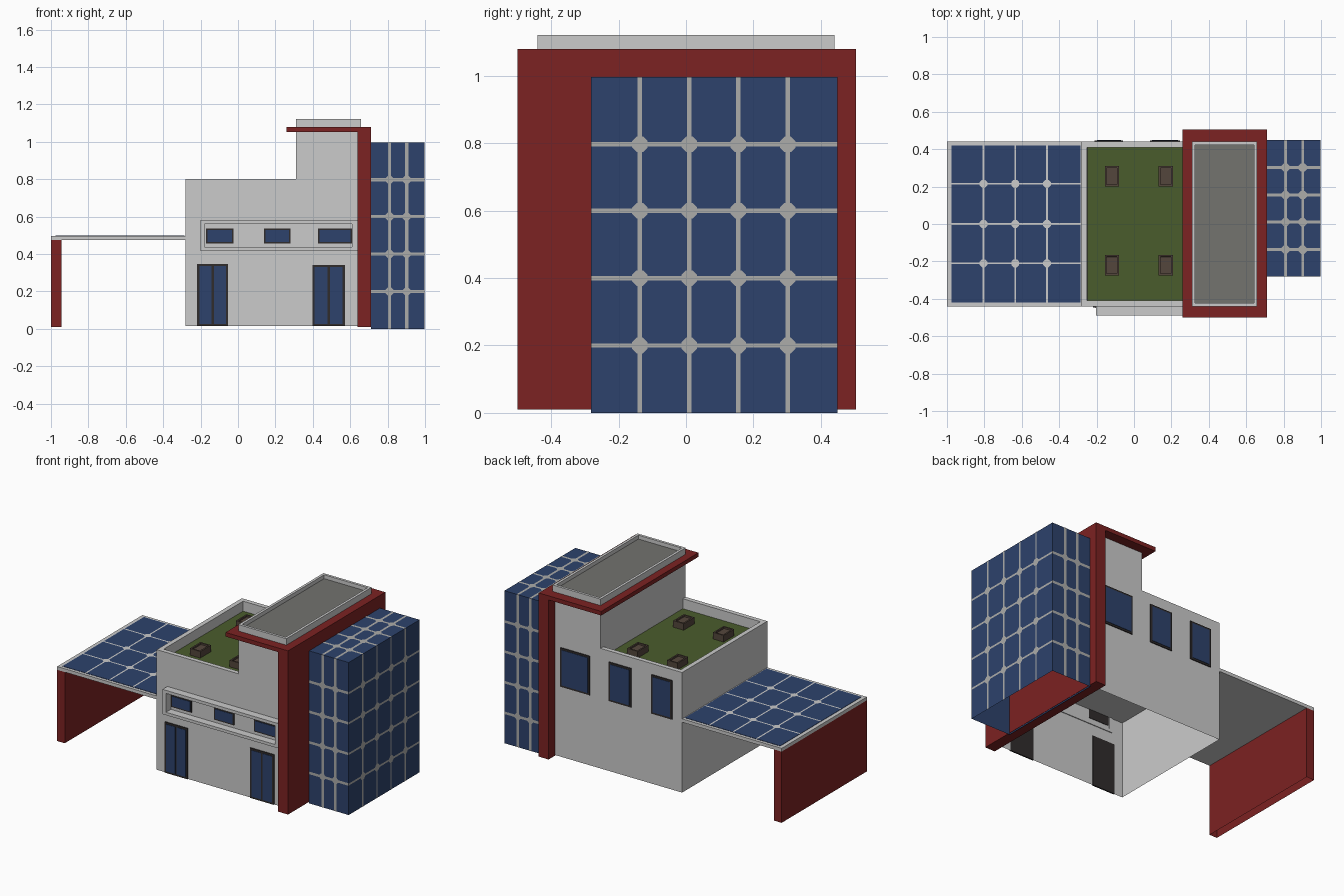
import bpy, bmesh, math

if "Cube" in bpy.data.objects:
    bpy.data.objects.remove(bpy.data.objects["Cube"])


def material(name, r, g, b):
    lin = [((c / 255 + 0.055) / 1.055) ** 2.4 for c in (r, g, b)]
    m = bpy.data.materials.new(name)
    m.diffuse_color = (*lin, 1)
    m.use_nodes = True
    m.node_tree.nodes["Principled BSDF"].inputs["Base Color"].default_value = m.diffuse_color
    return m


WALL = material("light_grey_wall", 203, 203, 203)
RED = material("dark_red", 124, 34, 34)
BLUE = material("panel_blue", 45, 66, 108)
SEAM = material("seam_grey", 172, 172, 170)
GREEN = material("roof_green", 74, 92, 44)
FLOOR = material("roof_grey", 115, 115, 111)
BROWN = material("skylight_brown", 84, 70, 60)
DARK = material("frame_dark", 48, 44, 44)


def finish(name, bm, *mats):
    me = bpy.data.meshes.new(name)
    bm.to_mesh(me)
    bm.free()
    for m in mats:
        me.materials.append(m)
    ob = bpy.data.objects.new(name, me)
    bpy.context.collection.objects.link(ob)
    return ob


def box(name, x, y, z, mat, open_bottom=False, well=None):
    """Box from (lo, hi) ranges; well = (rim, depth, floor material) sinks the top."""
    bm = bmesh.new()
    bmesh.ops.create_cube(bm, size=1)
    for v in bm.verts:
        for i, r in enumerate((x, y, z)):
            v.co[i] = r[0] if v.co[i] < 0 else r[1]
    bm.normal_update()
    bottom = [f for f in bm.faces if f.normal.z < -0.9]
    top = [f for f in bm.faces if f.normal.z > 0.9]
    mats = [mat]
    if well:
        rim, depth, floor = well
        bmesh.ops.inset_region(bm, faces=top, thickness=rim)
        bmesh.ops.inset_region(bm, faces=top, thickness=0.0005)
        for v in top[0].verts:
            v.co.z -= depth
        top[0].material_index = 1
        mats.append(floor)
    if open_bottom:
        bmesh.ops.delete(bm, geom=bottom, context='FACES')
    return finish(name, bm, *mats)


def seams(name, ua, va, level, side, us, vs, ur, vr, w, r, mat):
    """Grid of thin flat strips with octagons at the crossings, on an axis plane."""
    n = 3 - ua - va
    flip = ((va - ua) % 3 == 1) != (side > 0)
    bm = bmesh.new()

    def poly(pts, lift):
        verts = []
        for a, b in (reversed(pts) if flip else pts):
            p = [0, 0, 0]
            p[ua], p[va], p[n] = a, b, level + side * lift
            verts.append(bm.verts.new(p))
        bm.faces.new(verts)

    def rect(a0, a1, b0, b1, lift):
        poly([(a0, b0), (a1, b0), (a1, b1), (a0, b1)], lift)

    for a in us:
        rect(a - w / 2, a + w / 2, *vr, 0.001)
    for b in vs:
        rect(*ur, b - w / 2, b + w / 2, 0.0015)
    for a in us:
        for b in vs:
            ring = [math.pi * (k + 0.5) / 4 for k in range(8)]
            poly([(a + r * math.cos(t), b + r * math.sin(t)) for t in ring], 0.002)
    return finish(name, bm, mat)


def glazing(name, x, z, y, side, panes=1, border=0.012):
    """Dark frame plate with blue panes; side is the outward y direction."""
    ys = sorted((y - side * 0.003, y + side * 0.006))
    box(name + "_frame", x, ys, z, DARK)
    step = (x[1] - x[0] - border) / panes
    gy = sorted((y, y + side * 0.0085))
    for i in range(panes):
        x0 = x[0] + border + i * step
        box(f"{name}_pane_{i}", (x0, x0 + step - border), gy,
            (z[0] + border, z[1] - border), BLUE)


# House body: ground floor, low roof garden block, tall block
Y = (-0.44, 0.44)
box("ground_floor", (-0.28, 0.65), Y, (0.015, 0.515), WALL, open_bottom=True)
box("garden_block", (-0.28, 0.35), Y, (0.515, 0.80), WALL, True, (0.042, 0.065, GREEN))
box("tall_block", (0.31, 0.658), Y, (0.515, 1.122), WALL, True, (0.024, 0.025, FLOOR))

# Red side wall and canopy
box("red_side_wall", (0.64, 0.712), (-0.5, 0.505), (0.01, 1.08), RED)
box("red_canopy", (0.26, 0.70), (-0.5, 0.505), (1.053, 1.08), RED)

# Skylights on the roof garden
for x in (-0.118, 0.17):
    for y in (-0.22, 0.255):
        box("skylight", (x - 0.038, x + 0.038), (y - 0.055, y + 0.055),
            (0.733, 0.778), BROWN, well=(0.014, 0.01, BROWN))

# Front doors
glazing("left_door", (-0.218, -0.053), (0.015, 0.347), -0.44, -1, 2)
glazing("right_door", (0.398, 0.572), (0.015, 0.342), -0.44, -1, 2)

# Projecting surround with the front windows inside it
FY = (-0.49, -0.435)
box("surround_top", (-0.203, 0.64), FY, (0.56, 0.58), WALL)
box("surround_bottom", (-0.203, 0.64), FY, (0.418, 0.437), WALL)
box("surround_left", (-0.203, -0.178), FY, (0.437, 0.56), WALL)
box("surround_right", (0.61, 0.64), FY, (0.437, 0.56), WALL)
for i, x in enumerate([(-0.172, -0.025), (0.138, 0.282), (0.428, 0.609)]):
    glazing(f"front_window_{i}", x, (0.457, 0.537), -0.44, -1, 1, 0.008)

# Back windows
for i, x in enumerate([(-0.21, -0.058), (0.085, 0.247), (0.385, 0.6)]):
    glazing(f"back_window_{i}", x, (0.475, 0.73), 0.44, 1)

# Carport
box("carport_roof", (-1.0, -0.28), Y, (0.475, 0.497), WALL)
box("carport_wall", (-1.0, -0.945), Y, (0.01, 0.475), RED, open_bottom=True)
box("carport_panel", (-0.975, -0.287), (-0.42, 0.42), (0.49, 0.499), BLUE)
seams("carport_seams", 0, 1, 0.499, 1, (-0.805, -0.635, -0.465), (-0.21, 0.0, 0.215),
      (-0.975, -0.287), (-0.42, 0.42), 0.010, 0.023, WALL)

# Solar tower, open underneath, with seams on four faces
TX, TY, TZ = (0.71, 0.998), (-0.282, 0.45), (0.0, 0.997)
box("solar_tower", TX, TY, TZ, BLUE, open_bottom=True)
xs, ys, zs = (0.81, 0.902), (-0.137, 0.01, 0.155, 0.302), (0.2, 0.4, 0.6, 0.797)
seams("tower_seams_right", 1, 2, TX[1], 1, ys, zs, TY, TZ, 0.013, 0.025, SEAM)
seams("tower_seams_front", 0, 2, TY[0], -1, xs, zs, TX, TZ, 0.017, 0.023, SEAM)
seams("tower_seams_back", 0, 2, TY[1], 1, xs, zs, TX, TZ, 0.017, 0.023, SEAM)
seams("tower_seams_top", 0, 1, TZ[1], 1, xs, ys, TX, TY, 0.015, 0.024, SEAM)
